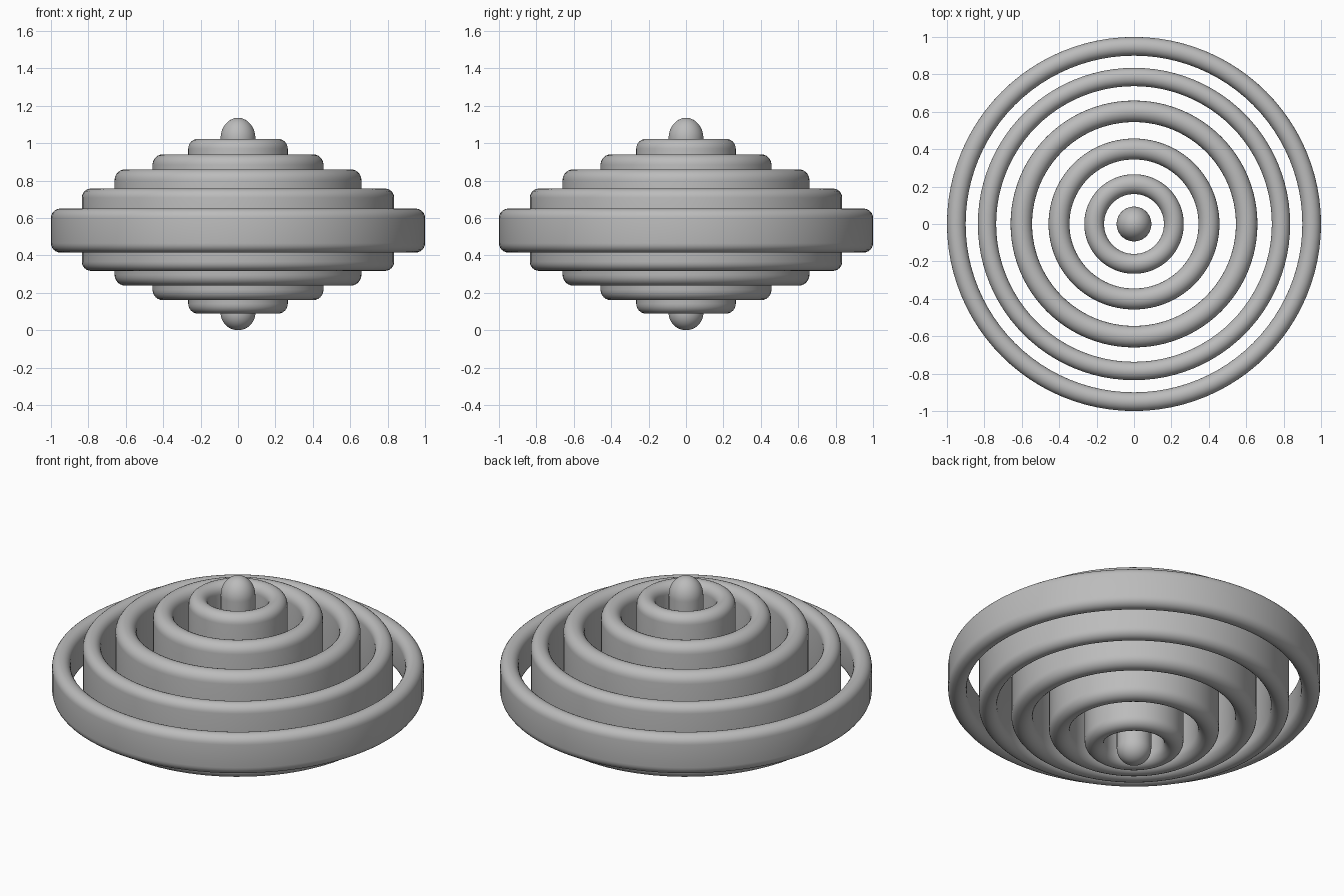
import bpy
import bmesh
from math import pi, sin, cos

cube = bpy.data.objects.get("Cube")
if cube:
    bpy.data.objects.remove(cube, do_unlink=True)

grey = bpy.data.materials.new("plain_grey")
grey.use_nodes = True
colour = (0.5, 0.5, 0.5, 1)
grey.diffuse_color = colour
grey.node_tree.nodes["Principled BSDF"].inputs["Base Color"].default_value = colour


def lathe(name, profile, closed, segments=96):
    """Spin a profile of (radius, height) points around the z axis."""
    bm = bmesh.new()
    verts = [bm.verts.new((r, 0, z)) for r, z in profile]
    pairs = list(zip(verts, verts[1:]))
    if closed:
        pairs.append((verts[-1], verts[0]))
    edges = [bm.edges.new(p) for p in pairs]
    bmesh.ops.spin(bm, geom=verts + edges, cent=(0, 0, 0), axis=(0, 0, 1),
                   angle=2 * pi, steps=segments, use_merge=True)
    bmesh.ops.remove_doubles(bm, verts=bm.verts, dist=1e-5)
    bmesh.ops.recalc_face_normals(bm, faces=bm.faces)
    mesh = bpy.data.meshes.new(name)
    bm.to_mesh(mesh)
    bm.free()
    mesh.materials.append(grey)
    for face in mesh.polygons:
        face.use_smooth = True
    bpy.context.collection.objects.link(bpy.data.objects.new(name, mesh))


def ring(name, inner, outer, bottom, top, steps=12):
    """Upright band with fully rounded rims."""
    mid, half = (inner + outer) / 2, (outer - inner) / 2
    arc = [pi * i / steps for i in range(steps + 1)]
    upper = [(mid + half * cos(a), top - half + half * sin(a)) for a in arc]
    lower = [(mid - half * cos(a), bottom + half - half * sin(a)) for a in arc]
    lathe(name, upper + lower, closed=True)


# Concentric rings, outermost first: inner, outer, bottom, top
for name, *size in (
    ("outer_ring", 0.90, 1.00, 0.415, 0.65),
    ("second_ring", 0.737, 0.835, 0.317, 0.757),
    ("third_ring", 0.545, 0.66, 0.238, 0.86),
    ("fourth_ring", 0.345, 0.457, 0.16, 0.94),
    ("inner_ring", 0.16, 0.266, 0.088, 1.023),
):
    ring(name, *size)

# Central post with domed ends
radius, top, steps = 0.093, 1.135, 14
quarter = [pi / 2 * i / steps for i in range(steps + 1)]
dome = [(radius * sin(a), top - 0.11 * (1 - cos(a))) for a in quarter]
base = [(radius * cos(a), radius * (1 - sin(a))) for a in quarter]
lathe("centre_post", dome + base, closed=False)
